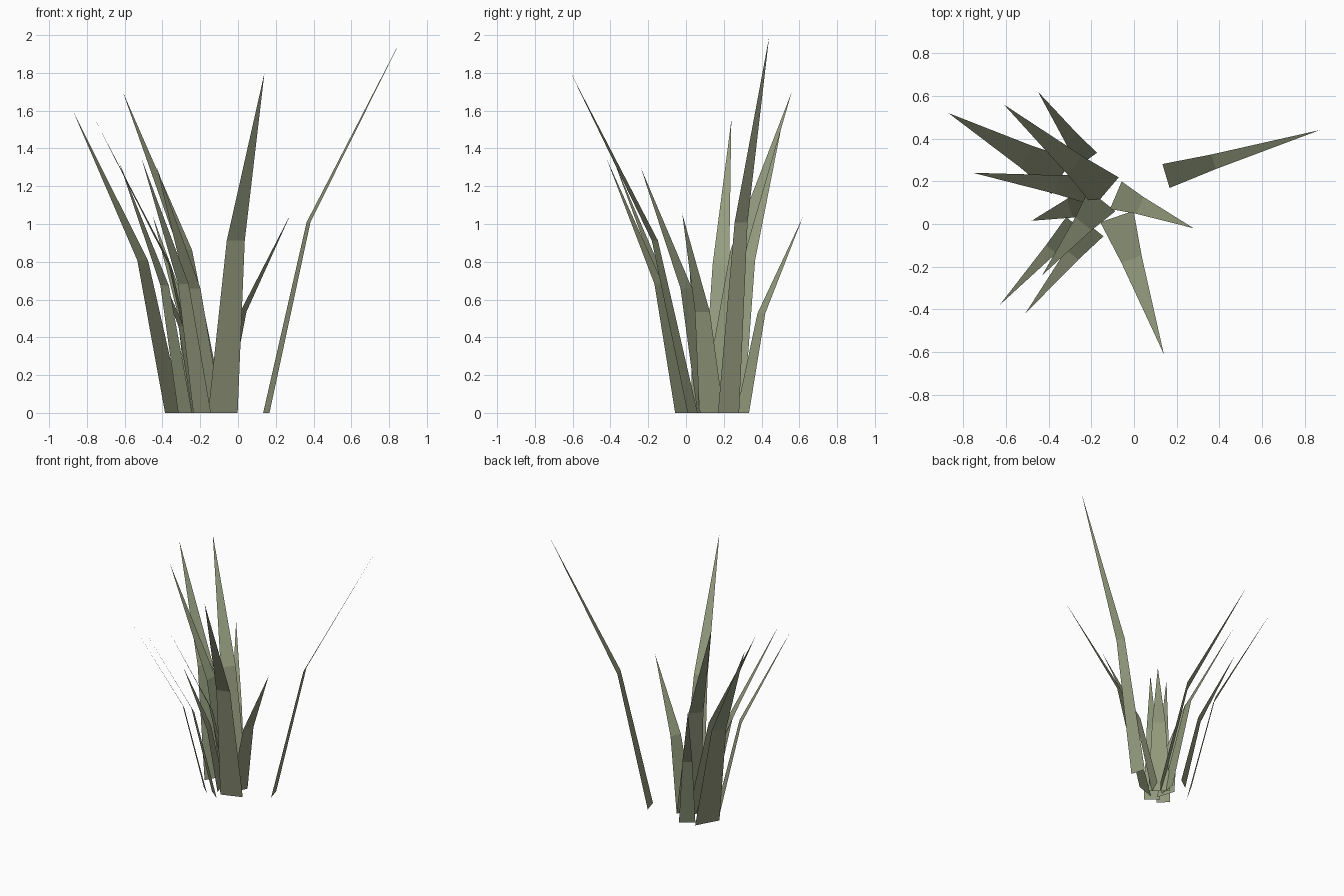
import bpy
from mathutils import Vector

cube = bpy.data.objects.get("Cube")
if cube:
    bpy.data.objects.remove(cube, do_unlink=True)

# Single dry sage green for every blade
green = bpy.data.materials.new("sage_green")
green.use_nodes = True
colour = (0.30, 0.33, 0.21, 1)
green.diffuse_color = colour
bsdf = green.node_tree.nodes["Principled BSDF"]
bsdf.inputs["Base Color"].default_value = colour
bsdf.inputs["Roughness"].default_value = 0.9

BEND_REACH = 0.31    # share of the horizontal reach at the bend
BEND_HEIGHT = 0.507  # share of the height at the bend
BEND_WIDTH = 0.61    # share of the base width at the bend


def blade(name, base, tip, width):
    """Flat leaf: a tapering quad from the ground to the bend, then a pointed tip."""
    root = Vector((*base, 0))
    end = Vector(tip)
    reach = Vector((end.x - root.x, end.y - root.y, 0))
    side = Vector((-reach.y, reach.x, 0)).normalized() * width / 2
    bend = root + reach * BEND_REACH + Vector((0, 0, end.z * BEND_HEIGHT))
    narrow = side * BEND_WIDTH
    verts = [root - side, root + side, bend + narrow, bend - narrow, end]
    mesh = bpy.data.meshes.new(name)
    mesh.from_pydata(verts, [], [(1, 0, 3, 2), (2, 3, 4)])
    mesh.materials.append(green)
    obj = bpy.data.objects.new(name, mesh)
    bpy.context.collection.objects.link(obj)


# Blades: base centre, tip, base width
blade("blade_left_tall", (0.15, 0.225), (0.87, 0.44, 1.99), 0.117)
blade("blade_left_short", (-0.085, 0.135), (0.28, -0.02, 1.055), 0.14)
blade("blade_front_tall", (-0.08, 0.035), (0.14, -0.61, 1.80), 0.165)
blade("blade_front_right_inner", (-0.19, -0.02), (-0.51, -0.42, 1.345), 0.12)
blade("blade_front_right_outer", (-0.28, 0.0), (-0.63, -0.38, 1.33), 0.10)
blade("blade_front_right_middle", (-0.15, 0.11), (-0.43, -0.24, 1.30), 0.16)
blade("blade_right_short", (-0.22, 0.10), (-0.48, 0.015, 0.90), 0.15)
blade("blade_right_tall", (-0.185, 0.16), (-0.755, 0.24, 1.55), 0.145)
blade("blade_back_right_outer", (-0.34, 0.223), (-0.87, 0.52, 1.59), 0.19)
blade("blade_back_right_tall", (-0.13, 0.15), (-0.61, 0.56, 1.70), 0.18)
blade("blade_back_short", (-0.22, 0.30), (-0.45, 0.62, 1.04), 0.116)
